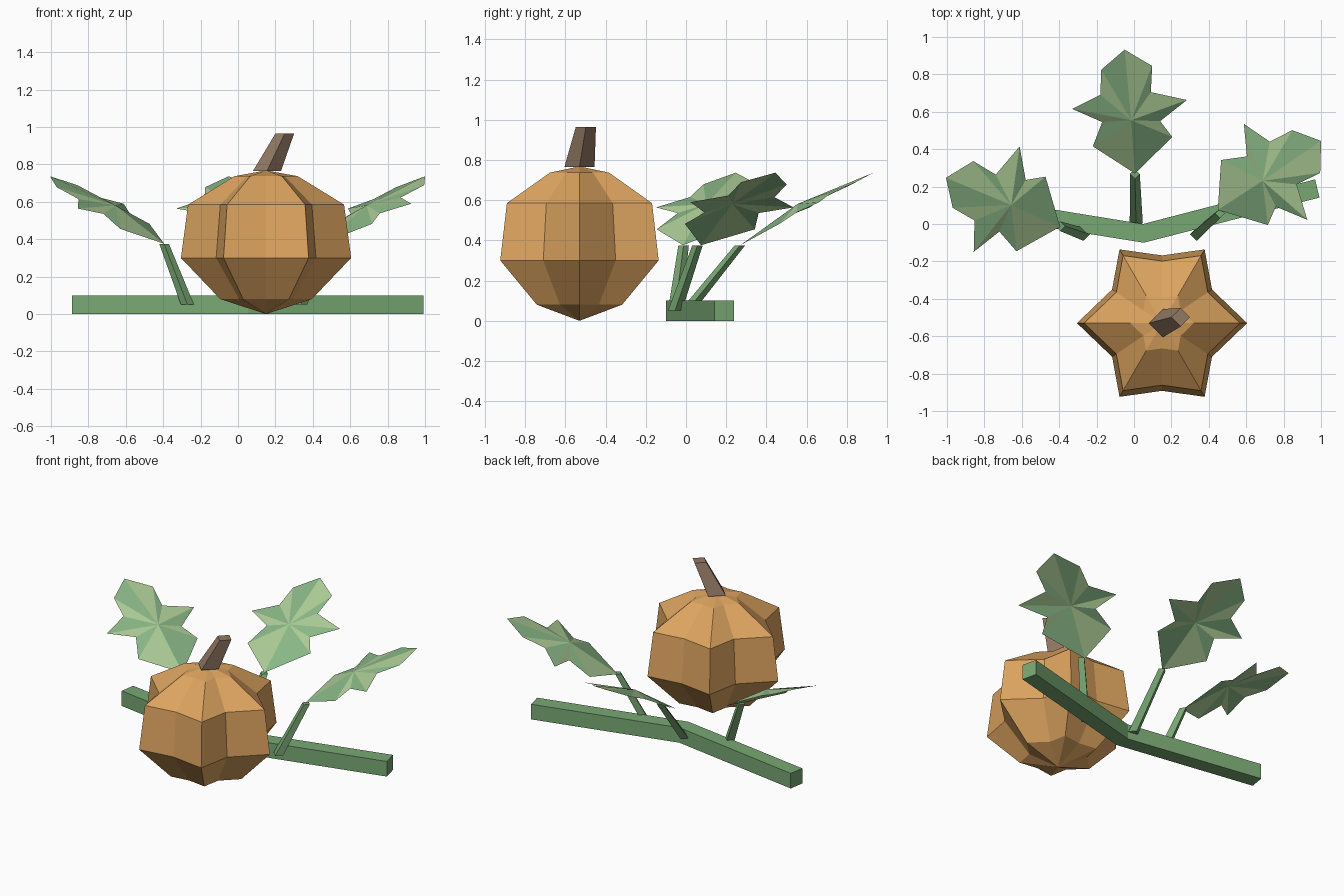
import bpy, bmesh, math
from mathutils import Vector, Matrix

if "Cube" in bpy.data.objects:
    bpy.data.objects.remove(bpy.data.objects["Cube"])


def mat(name, rgb):
    m = bpy.data.materials.new(name)
    m.diffuse_color = (*rgb, 1)
    m.use_nodes = True
    m.node_tree.nodes["Principled BSDF"].inputs["Base Color"].default_value = m.diffuse_color
    return m


ORANGE = mat("pumpkin_orange", (0.72, 0.37, 0.115))
BROWN = mat("stem_brown", (0.29, 0.19, 0.125))
GREEN = mat("vine_green", (0.19, 0.39, 0.175))
LEAF = mat("leaf_green", (0.25, 0.47, 0.24))
LIGHT = mat("leaf_light_green", (0.42, 0.61, 0.31))


def finish(name, bm, mats, recalc=True):
    if recalc:
        bmesh.ops.recalc_face_normals(bm, faces=bm.faces)
    me = bpy.data.meshes.new(name)
    bm.to_mesh(me)
    bm.free()
    for m in mats:
        me.materials.append(m)
    ob = bpy.data.objects.new(name, me)
    bpy.context.collection.objects.link(ob)
    return ob


def loft(name, rings, m, bottom=None, top=None):
    """Skin matching rings; close the ends flat or to a point."""
    bm = bmesh.new()
    vr = [[bm.verts.new(p) for p in r] for r in rings]
    n = len(vr[0])
    for a, b in zip(vr, vr[1:]):
        for i in range(n):
            j = (i + 1) % n
            bm.faces.new((a[i], a[j], b[j], b[i]))
    for ring, tip in ((vr[0], bottom), (vr[-1], top)):
        if tip is None:
            bm.faces.new(ring)
        else:
            t = bm.verts.new(tip)
            for i in range(n):
                bm.faces.new((ring[i], ring[(i + 1) % n], t))
    return finish(name, bm, [m])


def diamond(x, y, z, r):
    return [(x + r, y, z), (x, y + r, z), (x - r, y, z), (x, y - r, z)]


# pumpkin: six ribs with shallow grooves between them
CX, CY, R = 0.15, -0.53, 0.455
star = []
for k in range(12):
    a = math.radians(30 * k)
    if k % 2 == 0:
        star.append((R * math.cos(a), R * math.sin(a)))
    elif k % 6 == 3:
        star.append((0, 0.362 * math.sin(a)))
    else:
        star.append((math.copysign(0.267, math.cos(a)),
                     math.copysign(0.18, math.sin(a))))
rings = [[(CX + x * r / R, CY + y * r / R, z) for x, y in star]
         for r, z in ((0.245, 0.08), (0.455, 0.30), (0.417, 0.585), (0.17, 0.737))]
loft("pumpkin", rings, ORANGE, (CX, CY, 0), (CX, CY, 0.768))

# leaning stem
loft("pumpkin_stem", [diamond(0.155, -0.53, 0.765, 0.075),
                      diamond(0.25, -0.498, 0.965, 0.05)], BROWN)

# bent square vine
path = [((-0.88, 0.10), (0.16, 0.987)), ((0.05, -0.05), (-0.045, 1.0)),
        ((0.98, 0.19), (-0.23, 0.973))]
rings = []
for (x, y), (nx, ny) in path:
    a = (x + 0.05 * nx, y + 0.05 * ny)
    b = (x - 0.05 * nx, y - 0.05 * ny)
    rings.append([(*a, 0), (*b, 0), (*b, 0.1), (*a, 0.1)])
loft("vine", rings, GREEN)

# leaf outline (base point first), alternating lobes and notches
OUTLINE = [(0, 0), (.20, .195), (.135, .28), (.278, .393), (.085, .435),
           (.092, .575), (-.055, .662), (-.18, .555), (-.185, .42),
           (-.335, .345), (-.175, .275), (-.225, .145)]


def leaf(name, base, angle):
    bm = bmesh.new()
    rot = Matrix.Rotation(math.radians(angle), 3, 'Z')

    def place(x, y, lift=0):
        return bm.verts.new(Vector(base) + rot @ Vector((x, y, y * 0.545 + lift)))

    c = place(-0.02, 0.285, 0.05)
    rim = [place(x, y, 0.01 if i in (2, 4, 8, 10) else 0)
           for i, (x, y) in enumerate(OUTLINE)]
    for i in range(12):
        f = bm.faces.new((c, rim[i], rim[(i + 1) % 12]))
        f.material_index = i % 2
    finish(name, bm, [LEAF, LIGHT], recalc=False)


# stalks and leaves: stalk foot, stalk top, leaf base, turn
for side, foot, top, base, turn in (
        ("left", (-0.27, -0.055), (-0.395, -0.012), (-0.395, -0.015), 62),
        ("middle", (0.012, 0.005), (0.005, 0.268), (0.005, 0.27), 0),
        ("right", (0.335, -0.055), (0.46, 0.057), (0.448, 0.075), -61)):
    loft(side + "_stalk", [diamond(*foot, 0.05, 0.035),
                           diamond(*top, 0.375, 0.026)], GREEN)
    leaf(side + "_leaf", (*base, 0.376), turn)
